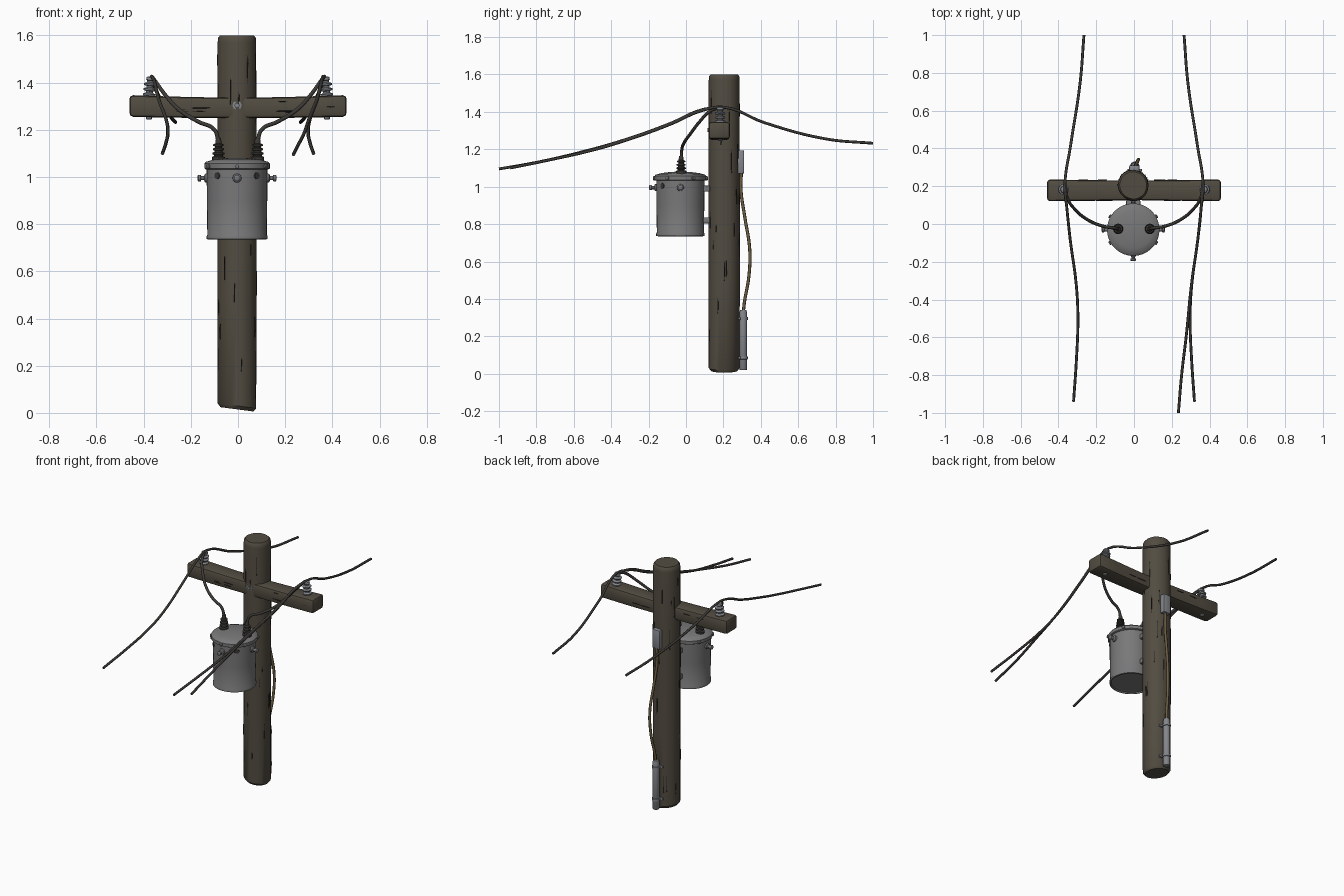
import bpy, bmesh, math, random
from mathutils import Vector, Matrix

random.seed(4)
if "Cube" in bpy.data.objects:
    bpy.data.objects.remove(bpy.data.objects["Cube"], do_unlink=True)


def material(name, r, g, b):
    m = bpy.data.materials.new(name)
    m.use_nodes = True
    m.diffuse_color = (r, g, b, 1)
    node = m.node_tree.nodes["Principled BSDF"]
    node.inputs["Base Color"].default_value = (r, g, b, 1)
    node.inputs["Roughness"].default_value = 0.8
    return m


WOOD = material("weathered wood", 0.085, 0.073, 0.053)
CRACK = material("dark crack", 0.02, 0.018, 0.015)
TANK = material("tank grey", 0.19, 0.19, 0.195)
STEEL = material("pale steel", 0.23, 0.24, 0.26)
RUBBER = material("dark rubber", 0.045, 0.042, 0.037)
CABLE = material("tan cable", 0.15, 0.11, 0.055)


def finish(name, bm, mat, smooth=True):
    bmesh.ops.recalc_face_normals(bm, faces=bm.faces)
    me = bpy.data.meshes.new(name)
    bm.to_mesh(me)
    bm.free()
    ob = bpy.data.objects.new(name, me)
    bpy.context.collection.objects.link(ob)
    me.materials.append(mat)
    if smooth:
        bpy.ops.object.select_all(action="DESELECT")
        ob.select_set(True)
        bpy.context.view_layer.objects.active = ob
        bpy.ops.object.shade_smooth_by_angle(angle=math.radians(38))
    return ob


def lathe(name, profile, loc, mat, axis=(0, 0, 1), segs=24, wobble=0):
    """Spin (radius, height) pairs around an axis and cap both ends."""
    bm = bmesh.new()
    offsets = [1 + random.uniform(-wobble, wobble) for _ in range(segs)]
    rings = []
    for r, h in profile:
        rings.append([bm.verts.new((r * k * math.cos(math.tau * i / segs),
                                    r * k * math.sin(math.tau * i / segs), h))
                      for i, k in enumerate(offsets)])
    for a, b in zip(rings, rings[1:]):
        for i in range(segs):
            j = (i + 1) % segs
            bm.faces.new((a[i], a[j], b[j], b[i]))
    bm.faces.new(rings[0])
    bm.faces.new(rings[-1])
    turn = Vector((0, 0, 1)).rotation_difference(Vector(axis)).to_matrix().to_4x4()
    bm.transform(Matrix.Translation(loc) @ turn)
    return finish(name, bm, mat)


def box(name, loc, size, mat, bevel=0.005):
    bm = bmesh.new()
    bmesh.ops.create_cube(bm, size=1, matrix=Matrix.Translation(loc) @ Matrix.Diagonal((*size, 1)))
    bmesh.ops.bevel(bm, geom=bm.edges[:], offset=bevel, segments=2, affect="EDGES", profile=0.5)
    return finish(name, bm, mat)


def wire(name, points, radius, mat):
    cu = bpy.data.curves.new(name, "CURVE")
    cu.dimensions = "3D"
    cu.bevel_depth = radius
    cu.bevel_resolution = 2
    cu.resolution_u = 6
    cu.use_fill_caps = True
    sp = cu.splines.new("BEZIER")
    sp.bezier_points.add(len(points) - 1)
    for p, co in zip(sp.bezier_points, points):
        p.co = co
        p.handle_left_type = p.handle_right_type = "AUTO"
    ob = bpy.data.objects.new(name, cu)
    bpy.context.collection.objects.link(ob)
    cu.materials.append(mat)


# Pole, with a worn, slanted foot
PX, PY, PR = -0.004, 0.205, 0.083
pole = lathe("pole", [(0.07, 0.015), (0.082, 0.03), (PR, 0.5), (PR, 1.0), (0.082, 1.57),
                      (0.08, 1.59), (0.072, 1.6)], (PX, PY, 0), WOOD, segs=20, wobble=0.02)
for v in pole.data.vertices:
    if v.co.z < 0.1:
        v.co.z -= 0.13 * (v.co.x - PX)
        v.co.z = max(v.co.z, 0)

# Crossarm, pinched and sagging a little at the middle
bm = bmesh.new()
bmesh.ops.create_cube(bm, size=1, matrix=Matrix.Diagonal((0.92, 0.115, 0.092, 1)))
bmesh.ops.bevel(bm, geom=bm.edges[:], offset=0.016, segments=2, affect="EDGES", profile=0.5)
long_edges = [e for e in bm.edges if abs(e.verts[0].co.x - e.verts[1].co.x) > 0.5]
bmesh.ops.subdivide_edges(bm, edges=long_edges, cuts=7, use_grid_fill=True)
for v in bm.verts:
    t = abs(v.co.x) / 0.46
    v.co.y *= 0.9 + 0.1 * t
    v.co.z = v.co.z * (0.93 + 0.07 * t) + 0.008 * t * t
    v.co += Vector((0, 0.178, 1.293))
finish("crossarm", bm, WOOD)

# Splits in the wood: slivers half sunk in the surface
bm = bmesh.new()


def sliver(loc, size):
    m = Matrix.Translation(loc) @ Matrix.Diagonal((*size, 1))
    bmesh.ops.create_icosphere(bm, subdivisions=1, radius=1, matrix=m)


for i in range(34):
    a = i * 2.4
    sliver((PX + PR * math.cos(a), PY + PR * math.sin(a), random.uniform(0.12, 1.5)),
           (0.0028, 0.0028, random.uniform(0.02, 0.08)))
for i in range(12):
    x = random.uniform(0.12, 0.4) * (-1) ** i
    y = 0.123 if i % 3 else 0.233
    sliver((x, y, random.uniform(1.275, 1.32)), (random.uniform(0.02, 0.05), 0.003, 0.002))
finish("wood_cracks", bm, CRACK, False)

lathe("crossarm_bolt", [(0.02, 0), (0.02, 0.005), (0.011, 0.006), (0.011, 0.014)],
      (-0.004, 0.128, 1.303), STEEL, (0, -1, 0), 8)

# Transformer tank with lid
TX, TY = -0.004, -0.03
lathe("tank", [(0.118, 0.742), (0.121, 0.735), (0.129, 0.737), (0.13, 0.747), (0.126, 0.755),
               (0.128, 0.9), (0.129, 1.045)], (TX, TY, 0), TANK, segs=36)
lathe("tank_lid", [(0.132, 1.032), (0.139, 1.036), (0.139, 1.056), (0.132, 1.064),
                   (0.1, 1.073), (0.05, 1.079), (0.006, 1.081)], (TX, TY, 0), TANK, segs=36)
for i in range(6):
    a = math.tau * (i + 0.5) / 6
    lathe("lid_clip", [(0.011, 0), (0.011, 0.012), (0.007, 0.015)],
          (TX + 0.132 * math.cos(a), TY + 0.132 * math.sin(a), 1.045), TANK,
          (math.cos(a), math.sin(a), 0), 8)

# Lugs on the front and sides
for d in ((0, -1, 0), (1, 0, 0), (-1, 0, 0)):
    base = Vector((TX, TY, 0.995)) + 0.122 * Vector(d)
    lathe("tank_lug", [(0.02, 0), (0.018, 0.014), (0.009, 0.018), (0.009, 0.03), (0.014, 0.032),
                       (0.014, 0.042), (0.01, 0.045)], base, TANK, d, 12)

# Dark worn spots below the lid
for a in (-0.72, 0.72):
    d = Vector((math.sin(a), -math.cos(a), 0))
    lathe("worn_spot", [(0.016, 0), (0.014, 0.004)], Vector((TX, TY, 1.005)) + 0.127 * d,
          RUBBER, d, 10)

# Brackets between tank and pole
for z in (0.82, 0.99):
    box("pole_bracket", (TX, 0.109, z), (0.075, 0.036, 0.032), TANK)

# Ribbed bushings, insulators and their leads, one set on each side
for s in (-1, 1):
    ribs = [(0.027, 1.065)]
    for i in range(4):
        z = 1.078 + 0.018 * i
        r = 0.028 - 0.002 * i
        ribs += [(r, z), (r, z + 0.006), (r - 0.009, z + 0.01), (r - 0.009, z + 0.015)]
    ribs += [(0.013, 1.15), (0.01, 1.165)]
    lathe("bushing", ribs, (s * 0.083, -0.026, 0), RUBBER, segs=16)

    discs = [(0.012, 0)]
    for i in range(3):
        z = 0.006 + 0.022 * i
        discs += [(0.026, z), (0.028, z + 0.007), (0.015, z + 0.013), (0.015, z + 0.019)]
    discs += [(0.02, 0.073), (0.018, 0.084), (0.01, 0.088)]
    lathe("insulator", discs, (s * 0.377, 0.183, 1.338), STEEL, (-s * 0.1, 0, 1), 16)
    lathe("insulator_pin", [(0.013, 0), (0.013, 0.012), (0.008, 0.015)],
          (s * 0.377, 0.183, 1.258), STEEL, (0, 0, -1), 8)

    wire("transformer_lead",
         [(s * x, y, z) for x, y, z in ((0.083, -0.026, 1.15), (0.1, -0.022, 1.2),
                                        (0.17, -0.01, 1.235), (0.25, 0.025, 1.285),
                                        (0.31, 0.075, 1.35), (0.35, 0.13, 1.405),
                                        (0.365, 0.185, 1.425))], 0.0085, RUBBER)

    # Line wire running from back to front over the insulator
    wire("line_wire",
         [(s * x, y, z) for x, y, z in ((0.265, 1.0, 1.232), (0.285, 0.75, 1.255),
                                        (0.335, 0.42, 1.342), (0.366, 0.2, 1.425),
                                        (0.355, 0.08, 1.405), (0.338, -0.08, 1.335),
                                        (0.305, -0.33, 1.245), (0.297, -0.5, 1.195),
                                        (0.305, -0.72, 1.145), (0.32, -0.94, 1.1))],
         0.0075, RUBBER)

# Second front wire on the left
wire("branch_wire", [(0.36, 0.183, 1.425), (0.355, 0.08, 1.41), (0.338, -0.08, 1.34),
                     (0.303, -0.33, 1.25), (0.278, -0.58, 1.18), (0.252, -0.8, 1.13),
                     (0.235, -1.0, 1.095)], 0.0075, RUBBER)

# Back of the pole: junction box, loose cable and conduit with clamps
box("junction_box", (0.002, 0.293, 1.132), (0.055, 0.036, 0.125), STEEL, 0.007)
wire("ground_cable", [(0.005, 0.296, 1.08), (0.005, 0.294, 0.98), (0.012, 0.314, 0.84),
                      (0.024, 0.341, 0.66), (0.02, 0.336, 0.52), (0.008, 0.312, 0.38),
                      (0.004, 0.306, 0.32)], 0.0085, CABLE)
lathe("conduit", [(0.018, 0.02), (0.021, 0.024), (0.021, 0.325), (0.017, 0.34), (0.011, 0.342)],
      (0.004, 0.306, 0), STEEL, segs=16)
for z in (0.085, 0.295):
    lathe("conduit_clamp", [(0.022, z - 0.008), (0.025, z - 0.007), (0.025, z + 0.007),
                            (0.022, z + 0.008)], (0.004, 0.306, 0), STEEL, segs=16)
    box("clamp_strap", (0.004, 0.285, z), (0.075, 0.012, 0.014), STEEL, 0.002)
